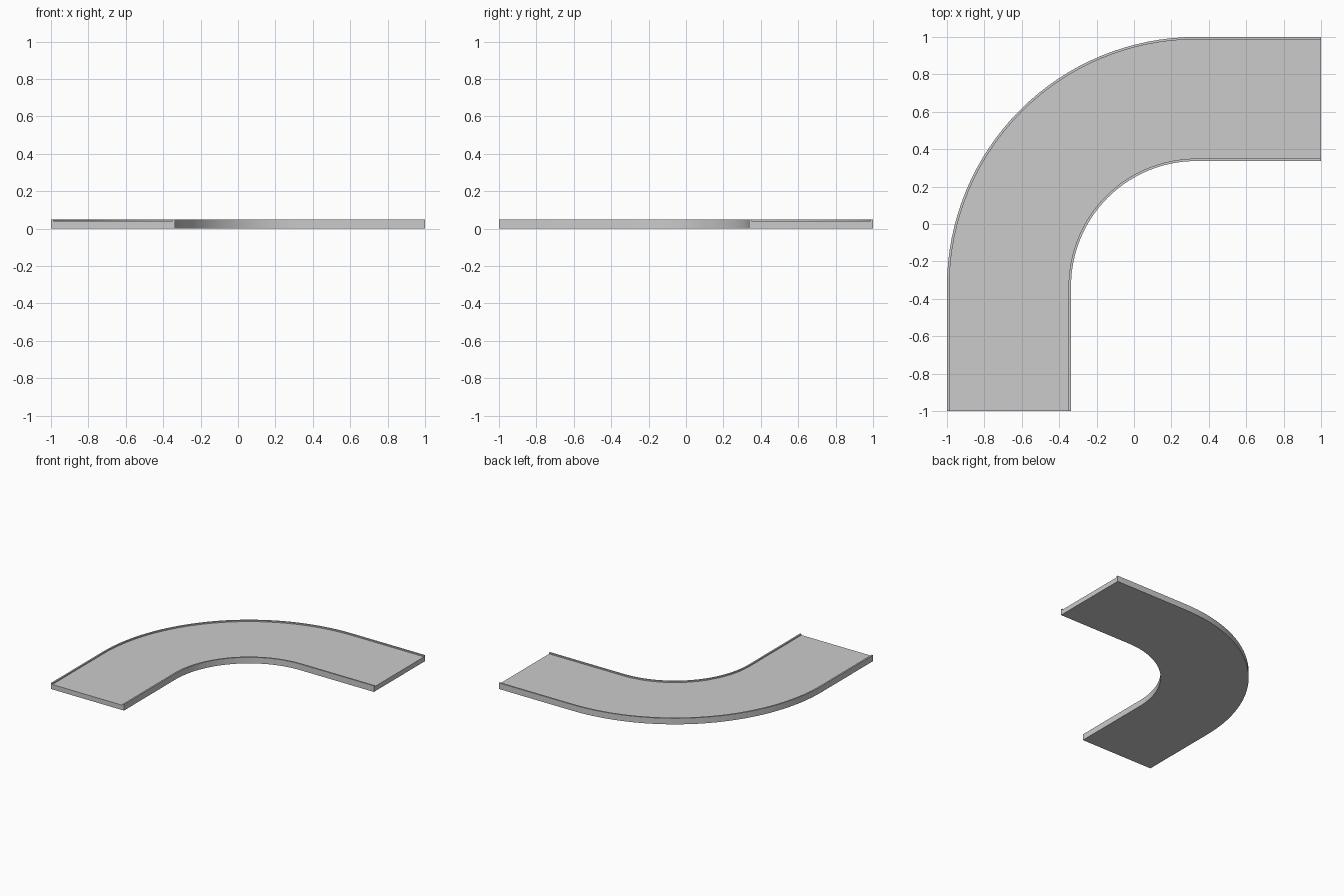
import bpy, bmesh
from math import pi, sin, cos, radians

if "Cube" in bpy.data.objects:
    bpy.data.objects.remove(bpy.data.objects["Cube"])

CENTRE = (1 / 3, -1 / 3)   # centre of the bend
R_IN, R_OUT = 0.67, 4 / 3
KERB, ROAD_Z, TOP_Z = 0.013, 0.04, 0.05
STEPS = 32

# Cross-section as (radius, height): slab with a raised kerb on each side
profile = [(R_IN, 0), (R_OUT, 0), (R_OUT, TOP_Z), (R_OUT - KERB, TOP_Z),
           (R_OUT - KERB, ROAD_Z), (R_IN + KERB, ROAD_Z),
           (R_IN + KERB, TOP_Z), (R_IN, TOP_Z)]

bm = bmesh.new()


def ring(angle, dx=0.0, dy=0.0):
    return [bm.verts.new((CENTRE[0] + r * cos(angle) + dx,
                          CENTRE[1] + r * sin(angle) + dy, z)) for r, z in profile]


# Straight lead-in, quarter-circle bend, straight lead-out
rings = [ring(pi, dy=-2 / 3)]
rings += [ring(pi - pi / 2 * i / STEPS) for i in range(STEPS + 1)]
rings.append(ring(pi / 2, dx=2 / 3))

# Side surfaces between neighbouring sections, then the two end caps
n = len(profile)
for a, b in zip(rings, rings[1:]):
    for i in range(n):
        j = (i + 1) % n
        bm.faces.new((a[i], a[j], b[j], b[i]))
bm.faces.new(rings[0])
bm.faces.new(rings[-1][::-1])
bmesh.ops.recalc_face_normals(bm, faces=bm.faces)

mesh = bpy.data.meshes.new("curved_road")
bm.to_mesh(mesh)
bm.free()
road = bpy.data.objects.new("curved_road", mesh)
bpy.context.collection.objects.link(road)

# Smooth bend with sharp kerb edges
bpy.context.view_layer.objects.active = road
road.select_set(True)
bpy.ops.object.shade_smooth_by_angle(angle=radians(30))
